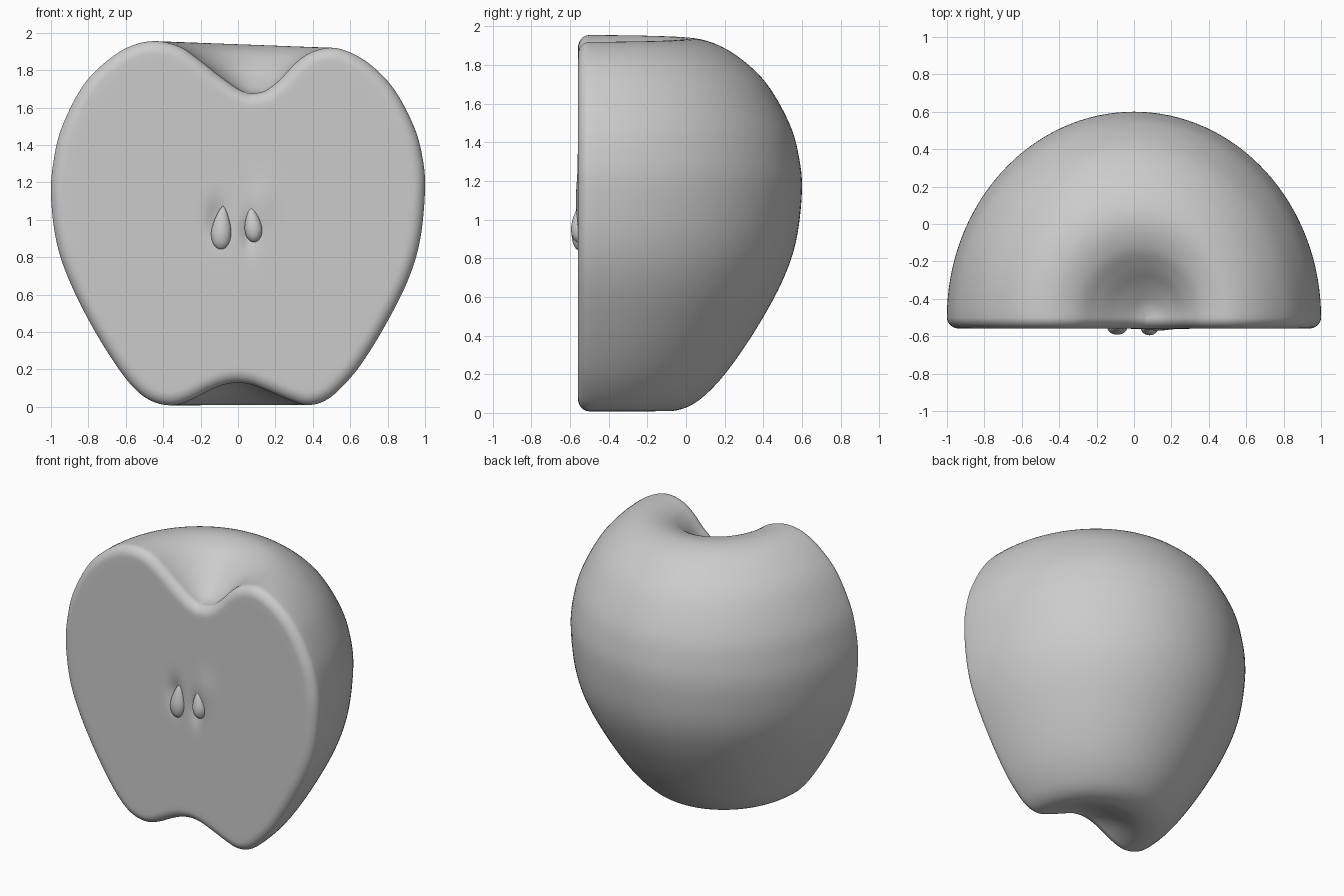
import bpy, bmesh
from math import sin, cos, pi, exp

if "Cube" in bpy.data.objects:
    bpy.data.objects.remove(bpy.data.objects["Cube"])

AXIS_Y = -0.50     # plane of the half revolve
FACE_Y = -0.56     # flat cut face


def catmull(rows, n):
    """Smooth interpolation through rows of numbers."""
    pts = [rows[0]] + rows + [rows[-1]]
    out = []
    for i in range(1, len(pts) - 2):
        p0, p1, p2, p3 = pts[i - 1:i + 3]
        for k in range(n):
            t = k / n
            out.append([0.5 * (2 * b + (c - a) * t + (2 * a - 5 * b + 4 * c - d) * t * t
                               + (3 * b - a - 3 * c + d) * t ** 3)
                        for a, b, c, d in zip(p0, p1, p2, p3)])
    out.append(list(rows[-1]))
    return out


def skin(bm, a, b, closed=False):
    """Quads between two vertex rows."""
    n = len(a)
    for i in range(n if closed else n - 1):
        j = (i + 1) % n
        bm.faces.new((a[i], a[j], b[j], b[i]))


def finish(bm, name):
    bmesh.ops.remove_doubles(bm, verts=bm.verts, dist=1e-5)
    bmesh.ops.recalc_face_normals(bm, faces=bm.faces)
    for f in bm.faces:
        f.smooth = True
    me = bpy.data.meshes.new(name)
    bm.to_mesh(me)
    bm.free()
    ob = bpy.data.objects.new(name, me)
    bpy.context.collection.objects.link(ob)
    return ob


# Outline from stalk hollow to base: left x, left z, right x, right z
OUTLINE = [
    (.06, 1.675, .06, 1.675), (0, 1.70, .14, 1.687), (-.10, 1.77, .22, 1.745),
    (-.20, 1.85, .30, 1.83), (-.31, 1.925, .38, 1.89), (-.44, 1.955, .49, 1.92),
    (-.57, 1.93, .60, 1.895), (-.70, 1.85, .72, 1.82), (-.83, 1.715, .84, 1.69),
    (-.94, 1.50, .94, 1.50), (-.985, 1.32, .985, 1.34), (-1, 1.13, 1, 1.17),
    (-.97, .88, .975, .90), (-.90, .67, .91, .68), (-.78, .43, .79, .44),
    (-.65, .22, .66, .23), (-.55, .095, .55, .10), (-.46, .03, .46, .03),
    (-.36, .008, .37, .01), (-.27, .03, .28, .035), (-.15, .09, .15, .09),
    (-.07, .12, .07, .12), (0, .13, 0, .13)]


def pocket(x, z):
    """Shallow seed hollows and a slight core bulge on the cut face."""
    def g(cx, cz, sx, sz):
        return exp(-((x - cx) / sx) ** 2 - ((z - cz) / sz) ** 2)
    return (0.03 * g(-.11, 1.0, .05, .10) + 0.025 * g(.06, .93, .04, .09)
            - 0.010 * g(.13, 1.10, .07, .12))


# Apple half: back skin
rows = catmull(OUTLINE, 6)
SEG = 64
bm = bmesh.new()
grid = []
for xl, zl, xr, zr in rows:
    xc, rad = (xl + xr) / 2, (xr - xl) / 2
    line = []
    for s in range(SEG + 1):
        a = pi * s / SEG
        w = (1 + cos(a)) / 2
        line.append(bm.verts.new((xc + rad * cos(a), AXIS_Y + 1.1 * rad * sin(a),
                                  zr * w + zl * (1 - w))))
    grid.append(line)
for a, b in zip(grid, grid[1:]):
    skin(bm, a, b)

# Apple half: rounded rim around the cut
loop = [r[0] for r in grid] + [r[-1] for r in grid[-2:0:-1]]
flat = [(v.co.x, v.co.z) for v in loop]
N = len(flat)
inward = []
for i in range(N):
    (x0, z0), (x1, z1) = flat[i - 2], flat[(i + 2) % N]
    dx, dz = x1 - x0, z1 - z0
    d = (dx * dx + dz * dz) ** 0.5
    inward.append((dz / d, -dx / d))
prev = loop
for k in range(1, 9):
    t = pi / 2 * k / 8
    ins, y = 0.07 * (1 - cos(t)), AXIS_Y + (FACE_Y - AXIS_Y) * sin(t)
    ring = [bm.verts.new((x + nx * ins, y, z + nz * ins))
            for (x, z), (nx, nz) in zip(flat, inward)]
    skin(bm, prev, ring, True)
    prev = ring

# Apple half: cut face, rings shrinking to the core
CZ = 0.97
edge = [(v.co.x, v.co.z) for v in prev]
for k in range(1, 31):
    f = (1 - k / 31) ** 1.4
    ring = []
    for x, z in edge:
        px, pz = x * f, CZ + (z - CZ) * f
        ring.append(bm.verts.new((px, FACE_Y + pocket(px, pz), pz)))
    skin(bm, prev, ring, True)
    prev = ring
core = bm.verts.new((0, FACE_Y + pocket(0, CZ), CZ))
for i in range(N):
    bm.faces.new((prev[i], prev[(i + 1) % N], core))
finish(bm, "apple_half")


# Seeds: teardrops
def seed(name, x, tip_x, z0, z1, rx, ry, y):
    prof = catmull([(0, 0), (.45, .04), (.85, .17), (1, .38), (.82, .62), (.4, .87), (0, 1)], 5)
    bm = bmesh.new()
    rings = []
    for r, h in prof:
        r = max(r, 0)
        rings.append([bm.verts.new((x + (tip_x - x) * h * h + rx * r * cos(2 * pi * s / 24),
                                    y + ry * r * sin(2 * pi * s / 24),
                                    z0 + (z1 - z0) * h)) for s in range(24)])
    for a, b in zip(rings, rings[1:]):
        skin(bm, a, b, True)
    finish(bm, name)


seed("seed_left", -.091, -.080, .84, 1.075, .054, .042, -.550)
seed("seed_right", .085, .070, .88, 1.07, .047, .042, -.553)
